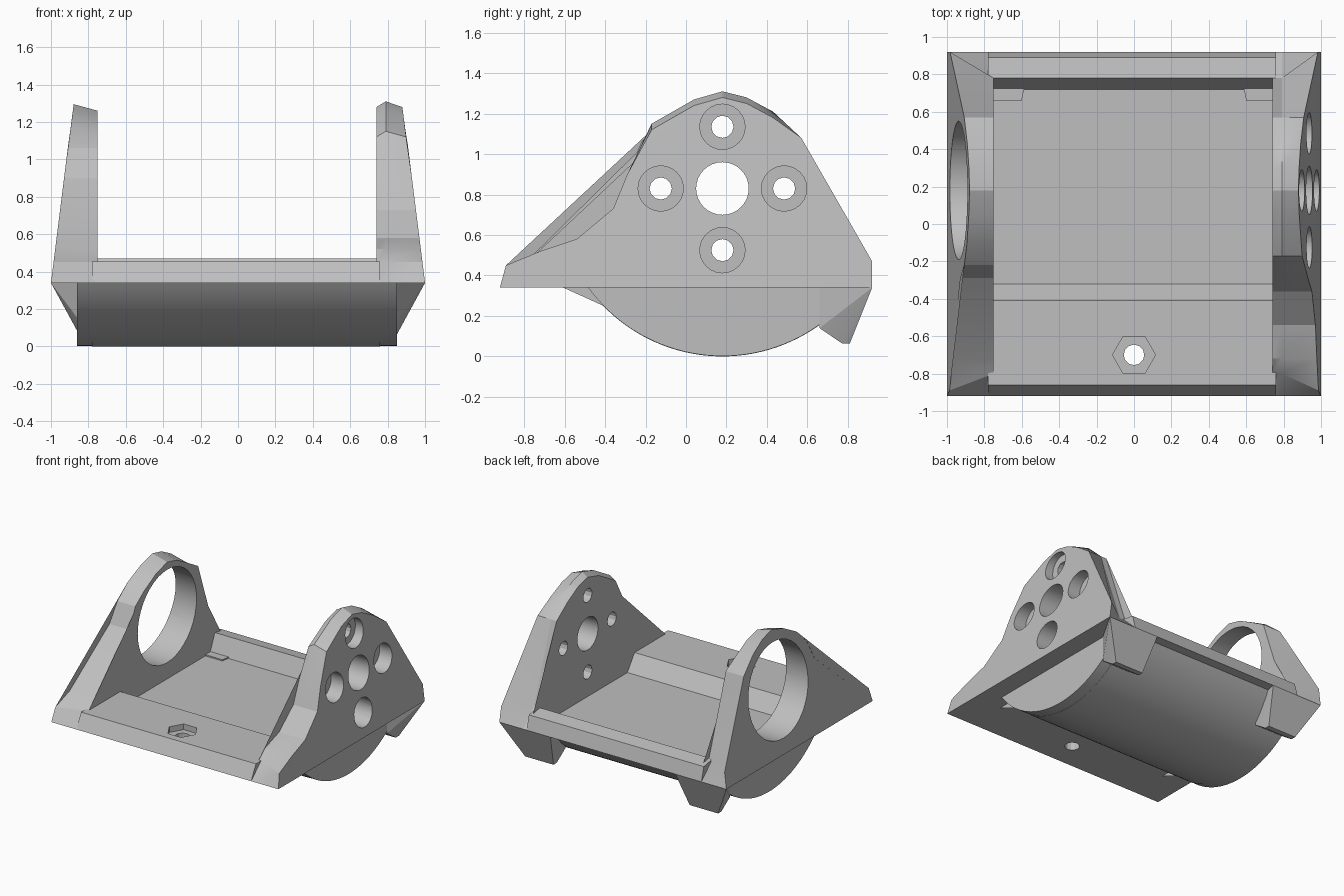
import bpy, bmesh, math
from mathutils import Matrix, Vector

cube = bpy.data.objects.get("Cube")
if cube:
    bpy.data.objects.remove(cube, do_unlink=True)

grey = bpy.data.materials.new("plain_grey")
grey.use_nodes = True
COLOUR = (0.52, 0.52, 0.52, 1)
grey.diffuse_color = COLOUR
grey.node_tree.nodes["Principled BSDF"].inputs["Base Color"].default_value = COLOUR

AXIS_Y, AXIS_Z = 0.18, 0.82      # shared centre line of cradle and wall holes
BASE_Z = 0.34


def finish(name, bm):
    bmesh.ops.recalc_face_normals(bm, faces=bm.faces[:])
    mesh = bpy.data.meshes.new(name)
    bm.to_mesh(mesh)
    bm.free()
    mesh.materials.append(grey)
    obj = bpy.data.objects.new(name, mesh)
    bpy.context.collection.objects.link(obj)
    return obj


def loft(name, sections):
    """Join matching closed outlines with quads and cap both ends."""
    bm = bmesh.new()
    rings = [[bm.verts.new(p) for p in s] for s in sections]
    count = len(rings[0])
    for a, b in zip(rings, rings[1:]):
        for i in range(count):
            j = (i + 1) % count
            bm.faces.new((a[i], a[j], b[j], b[i]))
    caps = [bm.faces.new(rings[0]), bm.faces.new(rings[-1])]
    bmesh.ops.triangulate(bm, faces=caps)
    return finish(name, bm)


def prism(name, outline, x0, x1):
    return loft(name, [[(x, y, z) for y, z in outline] for x in (x0, x1)])


def hull(name, points):
    bm = bmesh.new()
    for p in points:
        bm.verts.new(p)
    bmesh.ops.convex_hull(bm, input=bm.verts[:])
    return finish(name, bm)


def bore(target, centre, radius, depth, axis="X", sides=32, turn=0):
    """Cut a straight hole centred on a point."""
    bm = bmesh.new()
    spin = Matrix.Rotation(turn, 4, "Z")
    tilt = Matrix.Rotation(math.pi / 2, 4, "Y") if axis == "X" else Matrix()
    bmesh.ops.create_cone(bm, cap_ends=True, segments=sides, radius1=radius,
                          radius2=radius, depth=depth,
                          matrix=Matrix.Translation(Vector(centre)) @ tilt @ spin)
    cutter = finish("hole_cutter", bm)
    cutter.hide_render = True
    mod = target.modifiers.new("hole", "BOOLEAN")
    mod.operation, mod.solver, mod.object = "DIFFERENCE", "EXACT", cutter
    graph = bpy.context.evaluated_depsgraph_get()
    result = bpy.data.meshes.new_from_object(target.evaluated_get(graph))
    target.modifiers.clear()
    target.data = result
    bpy.data.objects.remove(cutter, do_unlink=True)


def smooth(obj):
    bpy.ops.object.select_all(action="DESELECT")
    obj.select_set(True)
    bpy.context.view_layer.objects.active = obj
    bpy.ops.object.shade_smooth_by_angle(angle=math.radians(20))


# Round underside of the cradle
half = math.acos((AXIS_Z - BASE_Z) / AXIS_Z)
arc = []
for i in range(41):
    a = half * (i / 20 - 1)
    arc.append((AXIS_Y + AXIS_Z * math.sin(a), AXIS_Z - AXIS_Z * math.cos(a)))

# Base: front shelf, sunken trough and back rim over the round underside
trough = [(0.78, 0.47), (0.72, 0.33), (-0.32, 0.33), (-0.41, 0.455)]
base = prism("cradle_base",
             [(-0.92, BASE_Z)] + arc + [(0.92, BASE_Z), (0.89, 0.45)]
             + trough + [(-0.86, 0.455)], -0.78, 0.76)
bore(base, (0, -0.7, 0.46), 0.115, 0.1, "Z", 6, math.pi / 6)
bore(base, (0, -0.7, 0.4), 0.055, 0.4, "Z", 12)

# Ends of the round underside below the walls
end_outline = [(y, z + 0.002) for y, z in arc]
left_end = prism("left_cradle_end", end_outline, 0.74, 0.85)
right_end = prism("right_cradle_end", end_outline, -0.86, -0.75)


def wall(name, side, outline, sections):
    """Tapered wall; each section is (x or None for the sloped outside, drop)."""
    rings = []
    for x, drop in sections:
        ring = []
        for y, z in outline:
            across = x if x else 1 - 0.125 * (z - BASE_Z)
            if x and z > BASE_Z:
                y = max(-0.8, min(0.78, y))
            ring.append((side * across, y, z - (drop if z > 1.1 else 0)))
        rings.append(ring)
    return loft(name, rings)


foot_front = [(-0.92, BASE_Z), (-0.89, 0.45), (-0.72, 0.52)]
crown = [(0.04, 1.27), (0.18, 1.31), (0.3, 1.28), (0.43, 1.21), (0.57, 1.08)]
foot_back = [(0.92, 0.47), (0.92, BASE_Z)]

# Left wall with a centre hole and four counterbored screw holes
left_wall = wall("left_wall", 1,
                 foot_front + [(-0.54, 0.58), (-0.36, 0.73), (-0.29, 0.9),
                               (-0.17, 1.15)] + crown + foot_back,
                 [(0.74, 0.03), (0.79, 0), (None, 0.03)])
bore(left_wall, (0.85, AXIS_Y, 0.83), 0.13, 0.8)
for k in range(4):
    a = k * math.pi / 2
    y, z = AXIS_Y + 0.305 * math.cos(a), 0.83 + 0.305 * math.sin(a)
    bore(left_wall, (0.85, y, z), 0.055, 0.8, sides=12)
    bore(left_wall, (1.03, y, z), 0.112, 0.4, sides=24)

# Right wall with one wide opening
right_wall = wall("right_wall", -1,
                  foot_front + [(-0.29, 0.9), (-0.22, 1.06), (-0.11, 1.19)]
                  + crown + foot_back,
                  [(0.75, 0.05), (None, 0.015)])
bore(right_wall, (-0.85, AXIS_Y, 0.83), 0.37, 0.8, sides=40)

# Hanging tabs under the back corners
tabs = []
for side, label in ((1, "left"), (-1, "right")):
    points = [(side, 0.92, BASE_Z), (side * 0.55, 0.92, BASE_Z)]
    for x in (0.6, 0.85):
        for y, z in ((0.81, 0.065), (0.77, 0.065), (0.66, 0.14), (0.66, BASE_Z)):
            points.append((side * x, y, z))
    tabs.append(hull(label + "_back_tab", points))

for part in [base, left_end, right_end, left_wall, right_wall] + tabs:
    smooth(part)
